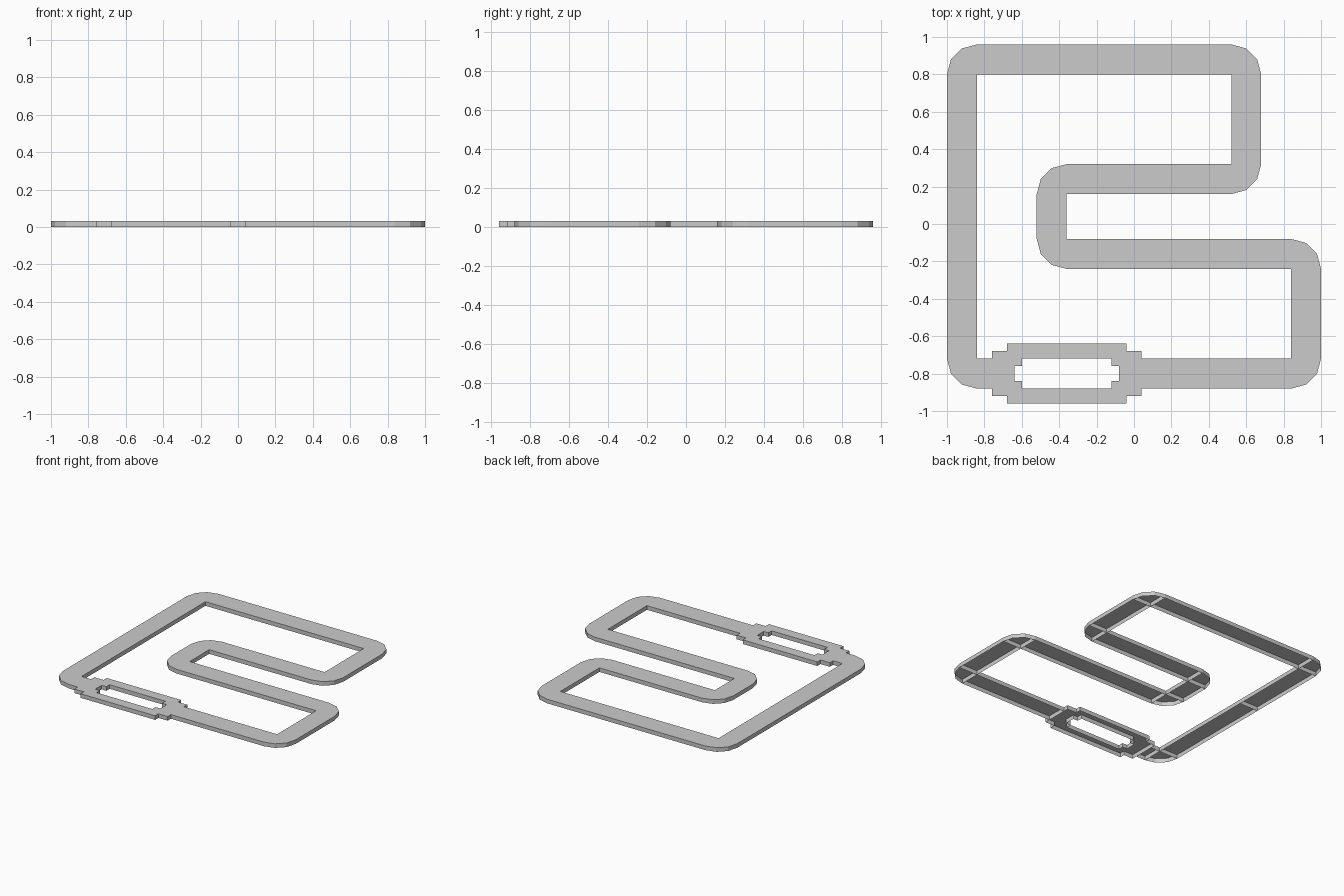
import bpy, bmesh
from math import cos, sin, radians

if "Cube" in bpy.data.objects:
    bpy.data.objects.remove(bpy.data.objects["Cube"])

H = 0.032   # track thickness
W = 0.16    # track width


def shell(name, outlines, open_y=None):
    """Open-bottomed piece: a top sheet plus thin side walls (counter-clockwise outlines)."""
    bm = bmesh.new()
    for pts in outlines:
        lo = [bm.verts.new((x, y, 0)) for x, y in pts]
        hi = [bm.verts.new((x, y, H)) for x, y in pts]
        bm.faces.new(hi)
        for i in range(len(pts)):
            j = (i + 1) % len(pts)
            # no wall on the seam of a mirrored piece
            if open_y is not None and pts[i][1] == open_y == pts[j][1]:
                continue
            bm.faces.new((lo[i], lo[j], hi[j], hi[i]))
    bmesh.ops.remove_doubles(bm, verts=bm.verts, dist=1e-5)
    loose = [v for v in bm.verts if not v.link_faces]
    bmesh.ops.delete(bm, geom=loose, context='VERTS')
    me = bpy.data.meshes.new(name)
    bm.to_mesh(me)
    bm.free()
    ob = bpy.data.objects.new(name, me)
    bpy.context.collection.objects.link(ob)
    return ob


def straight(name, x0, x1, y0, y1):
    shell(name, [[(x0, y0), (x1, y0), (x1, y1), (x0, y1)]])


def corner(name, x, y, start):
    """Three-sided quarter fan around the sharp inside corner."""
    pts = [(x, y)]
    for k in range(4):
        a = radians(start + 30 * k)
        pts.append((x + W * cos(a), y + W * sin(a)))
    shell(name, [pts])


# Corners
corner("corner_back_left", -0.84, 0.80, 90)
corner("corner_back_right", 0.52, 0.80, 0)
corner("corner_upper_bend", 0.52, 0.32, 270)
corner("corner_hairpin_back", -0.36, 0.16, 90)
corner("corner_hairpin_front", -0.36, -0.08, 180)
corner("corner_lower_bend", 0.84, -0.24, 0)
corner("corner_front_right", 0.84, -0.72, 270)
corner("corner_front_left", -0.84, -0.72, 180)

# Straights
straight("straight_back", -0.84, 0.52, 0.80, 0.96)
straight("straight_upper_right", 0.52, 0.68, 0.32, 0.80)
straight("straight_upper_middle", -0.36, 0.52, 0.16, 0.32)
straight("straight_hairpin", -0.52, -0.36, -0.08, 0.16)
straight("straight_lower_middle", -0.36, 0.84, -0.24, -0.08)
straight("straight_lower_right", 0.84, 1.00, -0.72, -0.24)
straight("straight_front", 0.04, 0.84, -0.88, -0.72)
straight("straight_front_short", -0.84, -0.76, -0.88, -0.72)
straight("straight_left_back", -1.00, -0.84, 0.16, 0.80)
straight("straight_left_front", -1.00, -0.84, -0.72, 0.16)

# Split lane with stepped ends: half outline, symmetric about its middle, then mirrored
CX, CY = -0.36, -0.80
right = [(0.28, 0), (0.40, 0), (0.40, 0.12), (0.32, 0.12), (0.32, 0.16)]
inner = [(0.24, 0.08), (0.24, 0.04), (0.28, 0.04)]
half = right + [(-x, y) for x, y in reversed(right)]
half += [(-x, y) for x, y in reversed(inner)] + inner
upper = [(CX + x, CY + y) for x, y in half]
lower = [(CX + x, CY - y) for x, y in reversed(half)]
shell("split_lane", [upper, lower], open_y=CY)
